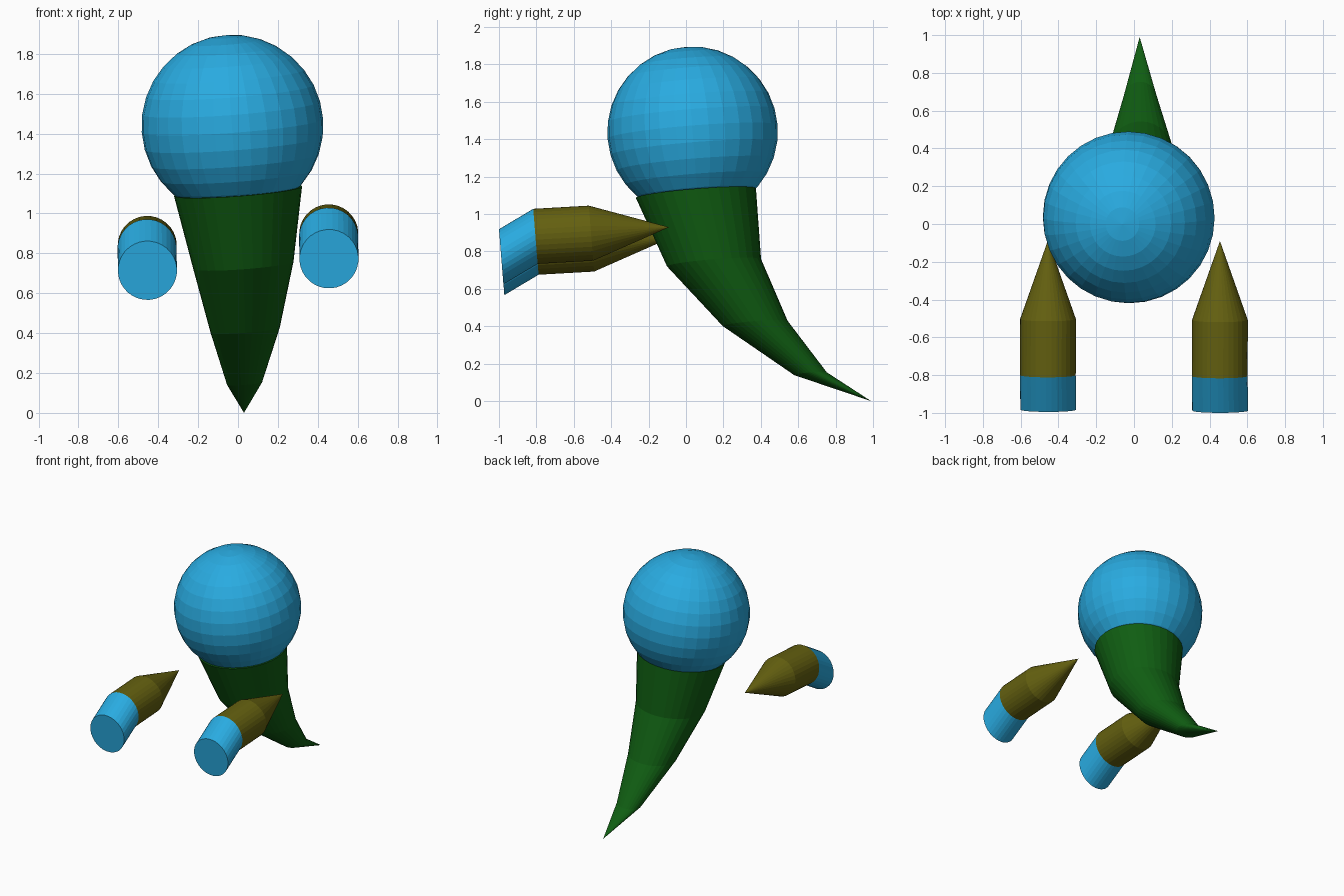
import bpy, bmesh, math
from mathutils import Vector, Matrix

if "Cube" in bpy.data.objects:
    bpy.data.objects.remove(bpy.data.objects["Cube"])

# Slightly tilted frame shared by every part
UP = Vector((-0.075, -0.08, 1)).normalized()
RIGHT = Vector((1, -0.006, 0.075))
RIGHT = (RIGHT - UP * RIGHT.dot(UP)).normalized()
BACK = UP.cross(RIGHT)
SIDES = 32


def material(name, rgb):
    m = bpy.data.materials.new(name)
    m.diffuse_color = (*rgb, 1)
    m.use_nodes = True
    m.node_tree.nodes["Principled BSDF"].inputs["Base Color"].default_value = m.diffuse_color
    return m


blue = material("sky_blue", (0.022, 0.407, 0.75))
green = material("dark_green", (0.005, 0.11, 0.006))
olive = material("olive", (0.127, 0.117, 0.005))


def finish(name, bm, mats):
    bmesh.ops.recalc_face_normals(bm, faces=bm.faces)
    me = bpy.data.meshes.new(name)
    bm.to_mesh(me)
    bm.free()
    for m in mats:
        me.materials.append(m)
    ob = bpy.data.objects.new(name, me)
    bpy.context.collection.objects.link(ob)
    return ob


def loft(name, rings, tip, u, v, mats, band_mats):
    """Capped tube through (centre, radius) rings, closing in a point."""
    bm = bmesh.new()
    loops = []
    for centre, r in rings:
        angles = [2 * math.pi * i / SIDES for i in range(SIDES)]
        loops.append([bm.verts.new(Vector(centre) + r * (math.cos(a) * u + math.sin(a) * v))
                      for a in angles])
    bm.faces.new(loops[0]).material_index = band_mats[0]
    point = bm.verts.new(tip)
    for k, loop in enumerate(loops):
        for i in range(SIDES):
            j = (i + 1) % SIDES
            if k + 1 < len(loops):
                f = bm.faces.new((loop[i], loop[j], loops[k + 1][j], loops[k + 1][i]))
            else:
                f = bm.faces.new((loop[i], loop[j], point))
            f.material_index = band_mats[k]
    return finish(name, bm, mats)


# Round head
bm = bmesh.new()
bmesh.ops.create_uvsphere(bm, u_segments=32, v_segments=16, radius=0.456)
frame = Matrix((RIGHT, BACK, UP)).transposed().to_4x4()
bm.transform(Matrix.Translation((-0.028, 0.035, 1.44)) @ frame)
finish("head", bm, [blue])

# Body tapering into a curled tail
loft("body_tail",
     [((0.0, 0.053, 1.112), 0.322), ((0.027, 0.15, 0.74), 0.252),
      ((0.036, 0.37, 0.415), 0.174), ((0.033, 0.665, 0.147), 0.088)],
     (0.03, 0.99, 0.0), RIGHT, BACK, [green], [0, 0, 0, 0])

# Floating arms: blue hand, olive sleeve running to a point
for side, x, dy, dz in (("right", 0.455, 0.0, 0.0), ("left", -0.455, 0.005, -0.058)):
    rings = [((x + 0.001, -0.988 + dy, 0.772 + dz), 0.148),
             ((x - 0.001, -0.805 + dy, 0.881 + dz), 0.148),
             ((x, -0.508 + dy, 0.898 + dz), 0.148)]
    loft(side + "_arm", rings, (x, -0.09 + dy, 0.93 + dz),
         RIGHT, UP, [blue, olive], [0, 1, 1])
